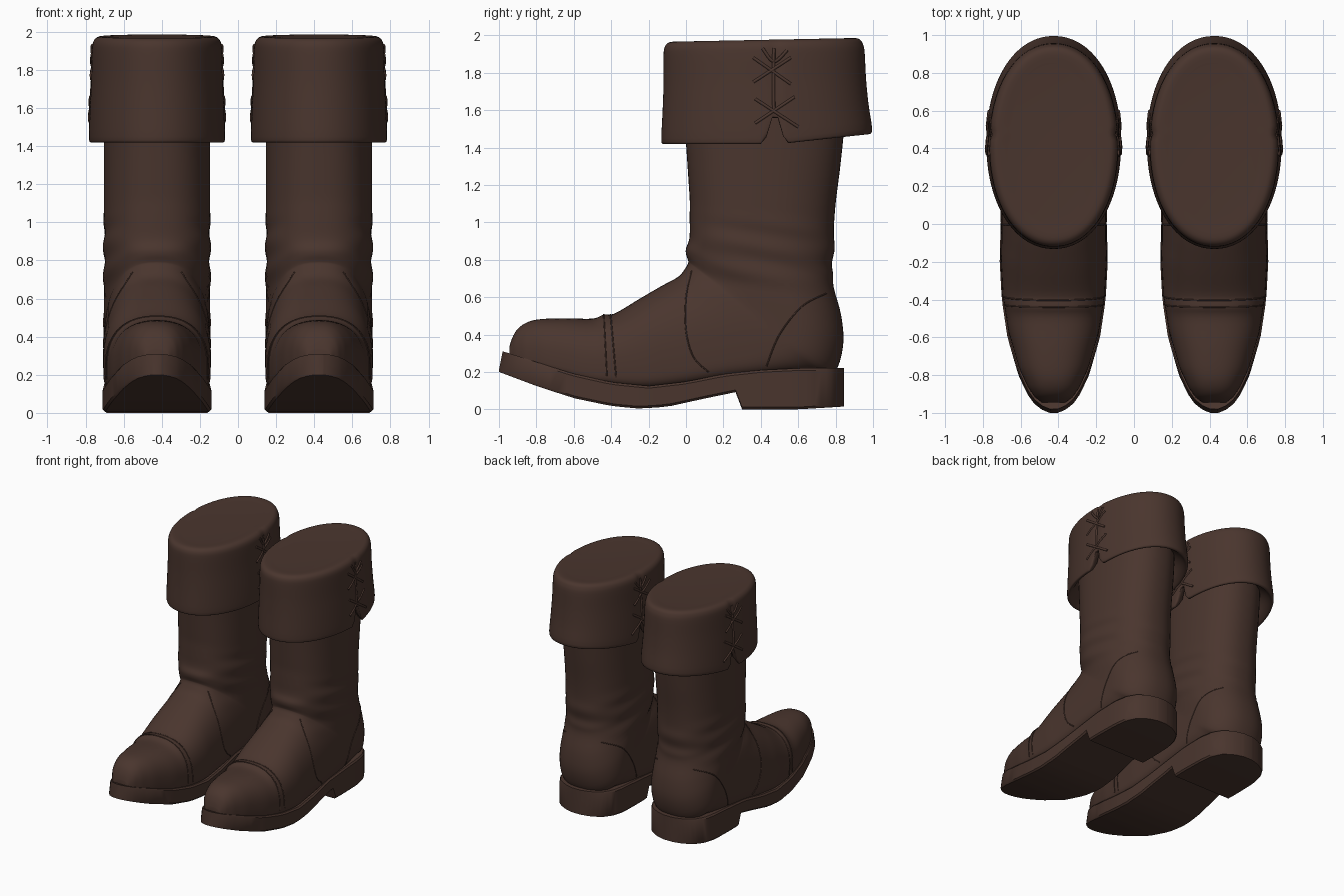
import bpy, bmesh, math
from mathutils import Vector
from mathutils.bvhtree import BVHTree

if "Cube" in bpy.data.objects:
    bpy.data.objects.remove(bpy.data.objects["Cube"])

CX = 0.425   # distance of each boot from the centre line

leather = bpy.data.materials.new("dark brown leather")
leather.diffuse_color = (0.068, 0.036, 0.027, 1)
leather.use_nodes = True
leather.node_tree.nodes["Principled BSDF"].inputs["Base Color"].default_value = leather.diffuse_color


def lerp_table(table, v):
    if v <= table[0][0]:
        return table[0][1]
    for (a, fa), (b, fb) in zip(table, table[1:]):
        if v <= b:
            return fa + (fb - fa) * (v - a) / (b - a)
    return table[-1][1]


def spline(rows, s):
    """Smooth Catmull-Rom value through the rows at position s."""
    last = len(rows) - 1
    i = min(int(s), last - 1)
    t = s - i
    p0, p1, p2, p3 = (rows[max(0, min(last, i + k))] for k in (-1, 0, 1, 2))
    return [0.5 * (2 * b + (c - a) * t + (2 * a - 5 * b + 4 * c - d) * t * t
                   + (3 * b - a - 3 * c + d) * t ** 3)
            for a, b, c, d in zip(p0, p1, p2, p3)]


def spow(v, n):
    return math.copysign(abs(v) ** (2 / n), v)


def smooth(a, b, v):
    t = max(0, min(1, (v - a) / (b - a)))
    return t * t * (3 - 2 * t)


def loft(name, rings, angle):
    """Skin closed rings, cap both ends and mirror to the second boot."""
    bm = bmesh.new()
    loops = [[bm.verts.new((x + CX, y, z)) for x, y, z in r] for r in rings]
    n = len(loops[0])
    for a, b in zip(loops, loops[1:]):
        for j in range(n):
            bm.faces.new((a[j], a[(j + 1) % n], b[(j + 1) % n], b[j]))
    bm.faces.new(loops[0])
    bm.faces.new(loops[-1])
    bmesh.ops.recalc_face_normals(bm, faces=bm.faces)
    tree = BVHTree.FromBMesh(bm)
    me = bpy.data.meshes.new(name)
    bm.to_mesh(me)
    bm.free()
    me.materials.append(leather)
    ob = bpy.data.objects.new(name, me)
    bpy.context.collection.objects.link(ob)
    bpy.ops.object.select_all(action='DESELECT')
    ob.select_set(True)
    bpy.context.view_layer.objects.active = ob
    bpy.ops.object.shade_smooth_by_angle(angle=math.radians(angle))
    ob.modifiers.new("pair", 'MIRROR')
    return tree


def cords(name, paths, radius):
    """Thin cords along paths, on both boots."""
    cu = bpy.data.curves.new(name, 'CURVE')
    cu.dimensions = '3D'
    cu.bevel_depth = radius
    cu.bevel_resolution = 1
    cu.use_fill_caps = True
    for side in (-1, 1):
        for path in paths:
            sp = cu.splines.new('POLY')
            sp.points.add(len(path) - 1)
            for p, co in zip(sp.points, path):
                p.co = (side * co[0], co[1], co[2], 1)
    cu.materials.append(leather)
    bpy.context.collection.objects.link(bpy.data.objects.new(name, cu))


def on_side(tree, pts, side, steps=8):
    """Project a (y, z) line onto the left or right flank of a part."""
    path = []
    for k in range((len(pts) - 1) * steps + 1):
        y, z = spline(pts, k / steps)
        hit = tree.ray_cast(Vector((CX + side, y, z)), Vector((-side, 0, 0)))[0]
        if hit:
            path.append(hit)
    return path


# Plan half-width of the sole along y
PLAN = [(-1, .02), (-.985, .06), (-.95, .105), (-.9, .14), (-.8, .187), (-.6, .245),
        (-.4, .275), (-.2, .286), (0, .281), (.2, .27), (.4, .275), (.6, .27),
        (.7, .25), (.78, .2), (.825, .12), (.845, .04)]

# Upper: sections given by front point (y, z) and back point (y, z)
FOOT = [(-.945, .33, -.945, .27), (-.93, .38, -.93, .26), (-.9, .43, -.9, .25),
        (-.85, .465, -.85, .23), (-.78, .482, -.78, .21), (-.65, .487, -.65, .17),
        (-.5, .485, -.5, .13), (-.44, .507, -.42, .12), (-.38, .513, -.34, .11),
        (-.25, .59, -.2, .1), (-.13, .66, 0, .12), (-.04, .71, .25, .16)]
SHAFT = [(0, .76, .5, .18), (.012, .785, .68, .185), (.01, .80, .79, .19),
         (0, .83, .84, .34), (0, .86, .83, .5), (.015, .9, .79, .65),
         (.02, .94, .787, .72), (.02, 1.0, .78, .78), (.02, 1.05, .795, .86),
         (.02, 1.12, .79, .95), (.015, 1.2, .8, 1.1), (.005, 1.35, .825, 1.3),
         (-.005, 1.5, .845, 1.5), (-.005, 1.6, .845, 1.6)]
SECTIONS = FOOT + SHAFT


def upper_point(s, a):
    fy, fz, by, bz = spline(SECTIONS, s)
    hw = lerp_table(PLAN, by - .035) - .004 if by < 0 else .279
    k = .3 + .2 * smooth(.2, .7, bz)            # where the section is widest
    c, si = math.cos(a), math.sin(a)
    n = 2.4 if c > 0 else 5 - 2.7 * smooth(.3, .82, by)
    w = k + spow(c, n) * ((1 - k) if c > 0 else k)
    y, z = by + (fy - by) * w, bz + (fz - bz) * w
    fold = smooth(.55, .72, z) * (1 - smooth(.9, 1.1, z)) * smooth(0, .1, y)
    x = hw * spow(si, n) * (1 + .02 * fold * math.sin(42 * z + 7 * y))
    return x, y, z


COLS = 56
upper = loft("upper", [[upper_point(i / 4, 2 * math.pi * j / COLS) for j in range(COLS)]
                       for i in range(4 * (len(SECTIONS) - 1) + 1)], 50)

# Sole with raised toe, arch and stepped heel
BOTTOM = [(-1, .2), (-.8, .125), (-.6, .06), (-.4, .018), (-.25, .004), (-.1, .014),
          (.1, .058), (.265, .092), (.3, 0), (.6, 0), (.845, .015)]
TOP = [(-1, .31), (-.8, .25), (-.6, .19), (-.4, .145), (-.2, .125), (0, .148),
       (.2, .188), (.4, .21), (.6, .22), (.845, .22)]
stations = sorted([-.0775 - .9225 * math.cos(math.pi * i / 48) for i in range(49)] + [.265, .3])
sole = []
for y in stations:
    w, lo, hi = lerp_table(PLAN, y), lerp_table(BOTTOM, y), lerp_table(TOP, y)
    back = .02 * smooth(-.6, -1, y) if y < -.6 else 0   # toe edge leans back
    half = [(w * .96, y, lo), (w, y, lo + .012), (w, y + back, hi - .012), (w * .96, y + back, hi)]
    sole.append(half + [(-x, yy, z) for x, yy, z in reversed(half)])
loft("sole", sole, 35)

# Folded cuff: rows of z, front y, back y, half-width, from inner lip to closed top
CUFF = [(1.55, .0, .85, .285), (1.47, -.08, .93, .30), (1.428, -.105, .965, .328),
        (1.42, -.125, .985, .35), (1.45, -.132, .995, .357), (1.6, -.125, .975, .352),
        (1.75, -.12, .962, .345), (1.9, -.12, .955, .341), (1.945, -.115, .945, .335),
        (1.967, -.1, .93, .32), (1.976, -.07, .9, .295), (1.972, 0, .83, .23)]
CUFF_COLS = 128


def cuff_point(s, a):
    z, yf, yb, hw = spline(CUFF, s)
    y = (yf + yb) / 2 - (yb - yf) / 2 * spow(math.cos(a), 2.1)
    x = hw * spow(math.sin(a), 2.1)
    low = max(0, min(1, (1.93 - z) / .5))
    near = abs(y - .475)
    notch = .14 * (1 - smooth(.015, .06, near))         # side slit
    seam = 1 - .035 * (1 - smooth(0, .045, near)) * smooth(.1, .2, abs(x))
    z += low * (max(0, y - .5) * .11 + notch) + (1 - low) * .02 * (y - .44)
    return x * seam, y, z


cuff = loft("cuff", [[cuff_point(i / 3, 2 * math.pi * j / CUFF_COLS) for j in range(CUFF_COLS)]
                     for i in range(3 * (len(CUFF) - 1) + 1)], 60)

# Crossed lacing above each slit
LACES = [[(.36, 1.88), (.56, 1.74)], [(.36, 1.75), (.56, 1.88)],
         [(.37, 1.66), (.6, 1.51)], [(.37, 1.53), (.58, 1.67)],
         [(.41, 1.93), (.47, 1.86), (.54, 1.92)], [(.47, 1.6), (.468, 1.75), (.47, 1.93)]]
cords("laces", [on_side(cuff, l, s) for l in LACES for s in (-1, 1)], .009)

# Raised seams: vamp edge, heel counter and toe cap
VAMP = [(.03, .74), (0, .6), (0, .42), (.04, .28), (.12, .2)]
COUNTER = [(.75, .62), (.62, .55), (.5, .4), (.43, .23)]
seams = [on_side(upper, l, s) for l in (VAMP, COUNTER) for s in (-1, 1)]
for s in (7.0, 7.7):
    arc = [upper_point(s, -1.75 + 3.5 * i / 40) for i in range(41)]
    seams.append([(x + CX, y, z) for x, y, z in arc])
cords("seams", seams, .004)
